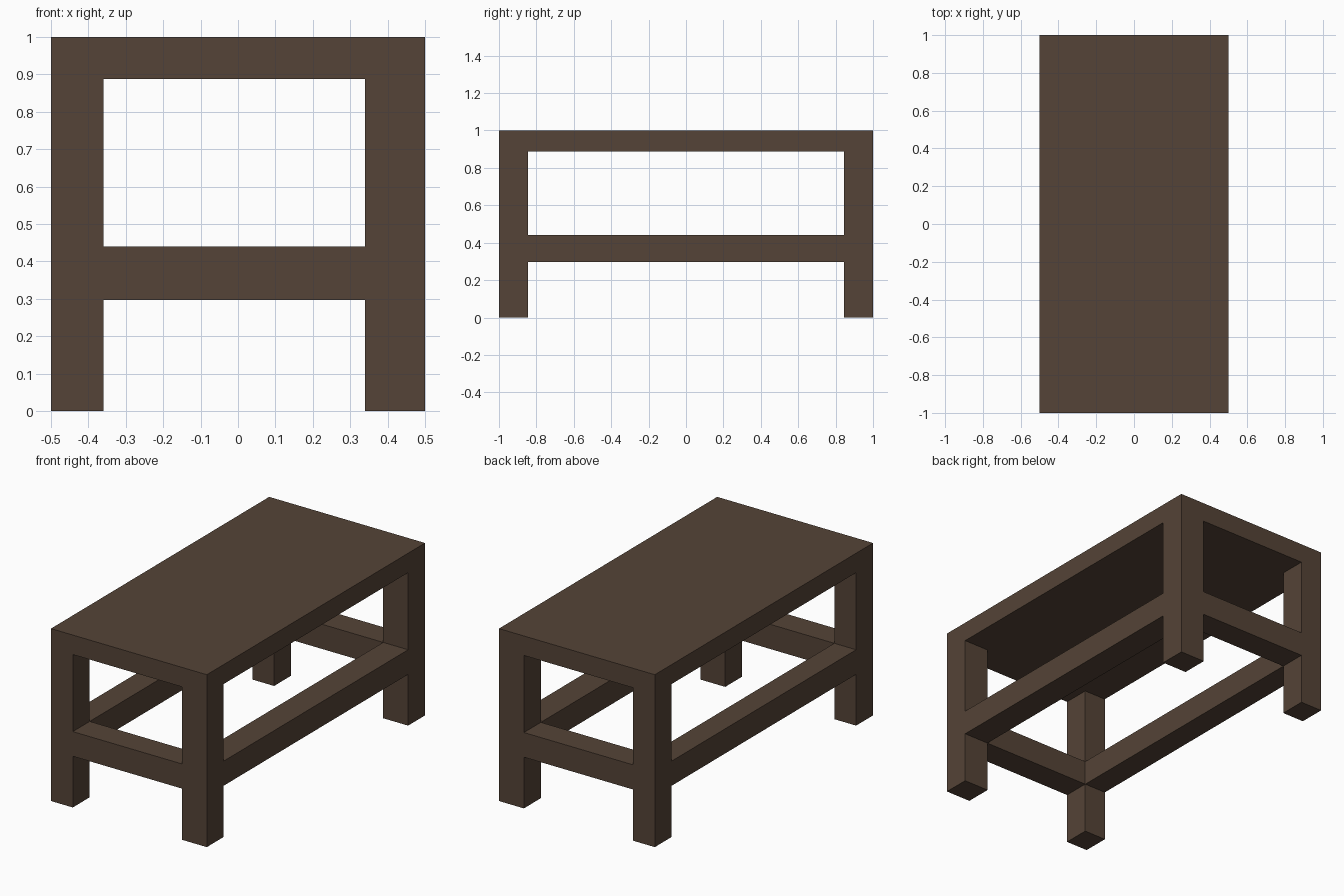
import bpy

if "Cube" in bpy.data.objects:
    bpy.data.objects.remove(bpy.data.objects["Cube"])

wood = bpy.data.materials.new("dark_brown_wood")
wood.diffuse_color = (0.09, 0.057, 0.038, 1.0)
wood.use_nodes = True
wood.node_tree.nodes["Principled BSDF"].inputs["Base Color"].default_value = wood.diffuse_color

# Key planes: outer limits and inner faces of the legs
X0, XL, XR, X1 = -0.5, -0.36, 0.34, 0.5
Y0, YF, YB, Y1 = -1.0, -0.845, 0.845, 1.0
RAIL_LO, RAIL_HI, TOP_LO, TOP_HI = 0.297, 0.44, 0.887, 1.0


def box(name, x, y, z):
    """Box spanning the given (min, max) ranges."""
    bpy.ops.mesh.primitive_cube_add(size=1)
    ob = bpy.context.object
    ob.name = name
    for i, (lo, hi) in enumerate((x, y, z)):
        ob.location[i] = (lo + hi) / 2
        ob.scale[i] = hi - lo
    bpy.ops.object.transform_apply(location=True, rotation=False, scale=True)
    ob.data.materials.append(wood)
    return ob


sides_x = {"left": (X0, XL), "right": (XR, X1)}
sides_y = {"front": (Y0, YF), "back": (YB, Y1)}

# Table top slab
box("table_top", (X0, X1), (Y0, Y1), (TOP_LO, TOP_HI))

# Four legs running from the floor to the top
for ny, y in sides_y.items():
    for nx, x in sides_x.items():
        box(f"{ny}_{nx}_leg", x, y, (0, TOP_LO))

# Stretchers between the legs, flush with the leg faces
for nx, x in sides_x.items():
    box(f"{nx}_stretcher", x, (YF, YB), (RAIL_LO, RAIL_HI))
for ny, y in sides_y.items():
    box(f"{ny}_stretcher", (XL, XR), y, (RAIL_LO, RAIL_HI))
